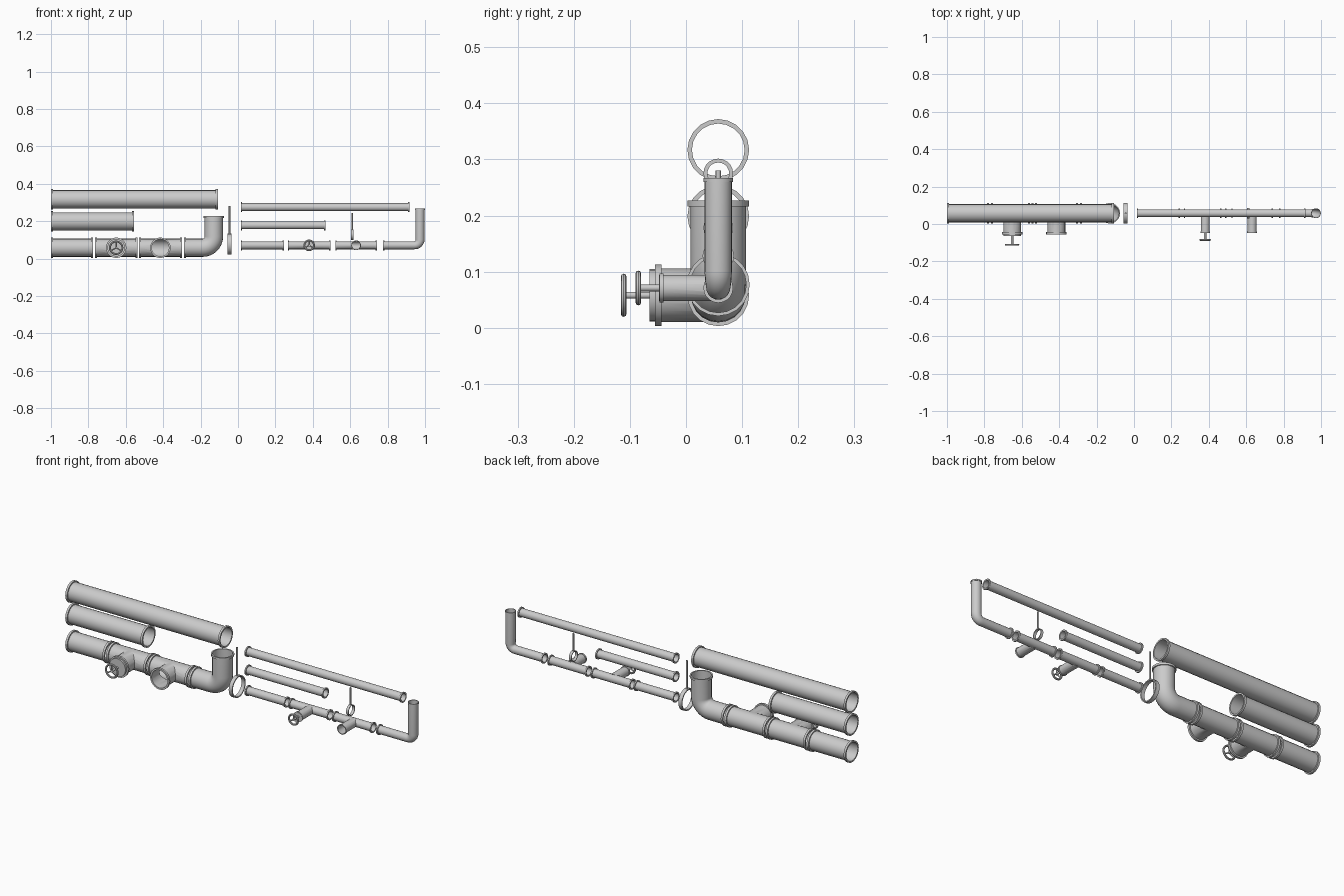
import bpy, bmesh, math
from mathutils import Vector

if "Cube" in bpy.data.objects:
    bpy.data.objects.remove(bpy.data.objects["Cube"])

N = 20          # sides of every round part
YC = 0.0575     # all pipes share this y
X, Y, Z = Vector((1, 0, 0)), Vector((0, 1, 0)), Vector((0, 0, 1))


def finish(bm, name, smooth=True):
    bmesh.ops.recalc_face_normals(bm, faces=bm.faces)
    me = bpy.data.meshes.new(name)
    bm.to_mesh(me)
    bm.free()
    ob = bpy.data.objects.new(name, me)
    bpy.context.collection.objects.link(ob)
    if smooth:
        shade(ob)
    return ob


def shade(ob):
    bpy.ops.object.select_all(action='DESELECT')
    ob.select_set(True)
    bpy.context.view_layer.objects.active = ob
    bpy.ops.object.shade_smooth_by_angle(angle=math.radians(35))


def loft(name, rings, hollow, smooth=True):
    """Join rings (centre, axis, radius); hollow joins last to first, else caps."""
    bm = bmesh.new()
    loops = []
    for c, n, r in rings:
        u = Y if abs(n.y) < 0.9 else X
        v = n.cross(u)
        loops.append([bm.verts.new(c + r * (u * math.cos(a) + v * math.sin(a)))
                      for a in [2 * math.pi * i / N for i in range(N)]])
    pairs = list(zip(loops, loops[1:]))
    if hollow:
        pairs.append((loops[-1], loops[0]))
    else:
        bm.faces.new(loops[0])
        bm.faces.new(loops[-1])
    for a, b in pairs:
        for i in range(N):
            j = (i + 1) % N
            bm.faces.new((a[i], a[j], b[j], b[i]))
    return finish(bm, name, smooth)


def rod(name, c, axis, length, r, smooth=True):
    return loft(name, [(c, axis, r), (c + axis * length, axis, r)], False, smooth)


def outline(c, axis, L, s, first=True):
    """Outer rings of a pipe with a flange at the end(s)."""
    f, p, t = s['flange'], s['pipe'], s['thick']
    prof = [(0, f), (t, f), (t, p)] if first else [(0, p)]
    prof += [(L - t, p), (L - t, f), (L, f)]
    return [(c + axis * d, axis, r) for d, r in prof]


def pipe(name, x0, x1, z, s):
    c = Vector((x0, YC, z))
    rings = outline(c, X, x1 - x0, s)
    rings += [(c + X * (x1 - x0), X, s['bore']), (c, X, s['bore'])]
    return loft(name, rings, True)


def boolean(ob, other, op):
    m = ob.modifiers.new(op, 'BOOLEAN')
    m.operation, m.object, m.solver = op, other, 'EXACT'
    bpy.context.view_layer.objects.active = ob
    bpy.ops.object.modifier_apply(modifier=m.name)
    bpy.data.objects.remove(other)


def tee(name, x0, x1, z, s):
    mid = Vector(((x0 + x1) / 2, YC, z))
    c, L = Vector((x0, YC, z)), x1 - x0
    B = YC + s['front']
    ob = loft(name, outline(c, X, L, s), False, False)
    sb = dict(s, pipe=s['branch'], flange=s['bflange'])
    boolean(ob, loft('branch', outline(mid, -Y, B, sb, False), False, False), 'UNION')
    boolean(ob, rod('bore_cut', c - X * 0.01, X, L + 0.02, s['bore'], False), 'DIFFERENCE')
    boolean(ob, rod('branch_cut', mid, -Y, B + 0.01, s['branch'] - 0.0015, False), 'DIFFERENCE')
    shade(ob)


def valve(name, x0, x1, z, s):
    tee(name + '_tee', x0, x1, z, s)
    c = Vector(((x0 + x1) / 2, -s['front'], z))
    rod(name + '_cap', c + Y * 0.008, -Y, 0.008 + s['cap'], s['branch'] - 0.0005)
    hub = Vector((c.x, s['wheel_y'], z))
    rod(name + '_stem', hub - Y * 0.003, Y, c.y - hub.y + 0.004, 0.006)
    # handwheel rim and three spokes
    R = s['wheel']
    bpy.ops.mesh.primitive_torus_add(location=hub, rotation=(math.pi / 2, 0, 0),
                                     major_radius=R - 0.005, minor_radius=0.005,
                                     major_segments=24, minor_segments=8)
    bpy.context.object.name = name + '_wheel_rim'
    shade(bpy.context.object)
    for k in range(3):
        a = math.radians(90 + 120 * k)
        d = Vector((math.cos(a), 0, math.sin(a)))
        rod(f'{name}_spoke_{k + 1}', hub, d, R - 0.005, 0.0035)


def elbow(name, x0, xv, z, top, R, s):
    """Horizontal pipe turning upwards, flanged at both ends."""
    r0, r1, t = s['pipe'], s['riser'], s['thick']
    path = [(Vector((x0, YC, z)), X, 0), (Vector((x0 + t, YC, z)), X, 0)]
    for k in range(9):
        a = math.pi / 2 * k / 8
        path.append((Vector((xv - R + R * math.sin(a), YC, z + R - R * math.cos(a))),
                     Vector((math.cos(a), 0, math.sin(a))), k / 8))
    path += [(Vector((xv, YC, top - t)), Z, 1), (Vector((xv, YC, top)), Z, 1)]
    body = [(c, n, r0 + (r1 - r0) * w) for c, n, w in path[1:-1]]
    rings = [(path[0][0], X, s['flange']), (path[1][0], X, s['flange'])] + body
    rings += [(path[-2][0], Z, s['bflange']), (path[-1][0], Z, s['bflange'])]
    rings += [(c, n, r0 + (r1 - r0) * w - 0.0015) for c, n, w in reversed(path)]
    loft(name, rings, True)


def hanger(name, x, z, r, wall, w, top):
    a, b = Vector((x - w / 2, YC, z)), Vector((x + w / 2, YC, z))
    loft(name + '_ring', [(a, X, r), (b, X, r), (b, X, r - wall), (a, X, r - wall)], True)
    rod(name + '_rod', Vector((x, YC, z + r - wall / 2)), Z, top - z - r + wall / 2, 0.0045)


large = dict(pipe=0.0485, flange=0.055, bore=0.047, thick=0.011, branch=0.0475,
             bflange=0.055, front=0.055, cap=0.010, wheel=0.0385, wheel_y=-0.111,
             riser=0.0495)
small = dict(pipe=0.021, flange=0.0265, bore=0.0195, thick=0.007, branch=0.0235,
             bflange=0.0262, front=0.047, cap=0.001, wheel=0.031, wheel_y=-0.085,
             riser=0.0245)

# large set
pipe('large_long_pipe', -1, -0.108, 0.317, large)
pipe('large_medium_pipe', -1, -0.555, 0.199, large)
pipe('large_short_pipe', -1, -0.775, 0.058, large)
valve('large_valve', -0.765, -0.538, 0.058, large)
tee('large_tee', -0.53, -0.30, 0.058, large)
elbow('large_elbow', -0.29, -0.129, 0.058, 0.227, 0.06, large)
hanger('large_hanger', -0.045, 0.077, 0.056, 0.006, 0.02, 0.28)

# small set
pipe('small_long_pipe', 0.015, 0.916, 0.275, small)
pipe('small_medium_pipe', 0.015, 0.467, 0.178, small)
pipe('small_short_pipe', 0.015, 0.246, 0.071, small)
valve('small_valve', 0.267, 0.494, 0.071, small)
tee('small_tee', 0.52, 0.743, 0.071, small)
elbow('small_elbow', 0.775, 0.973, 0.071, 0.267, 0.03, small)
hanger('small_hanger', 0.61, 0.128, 0.028, 0.004, 0.014, 0.245)
